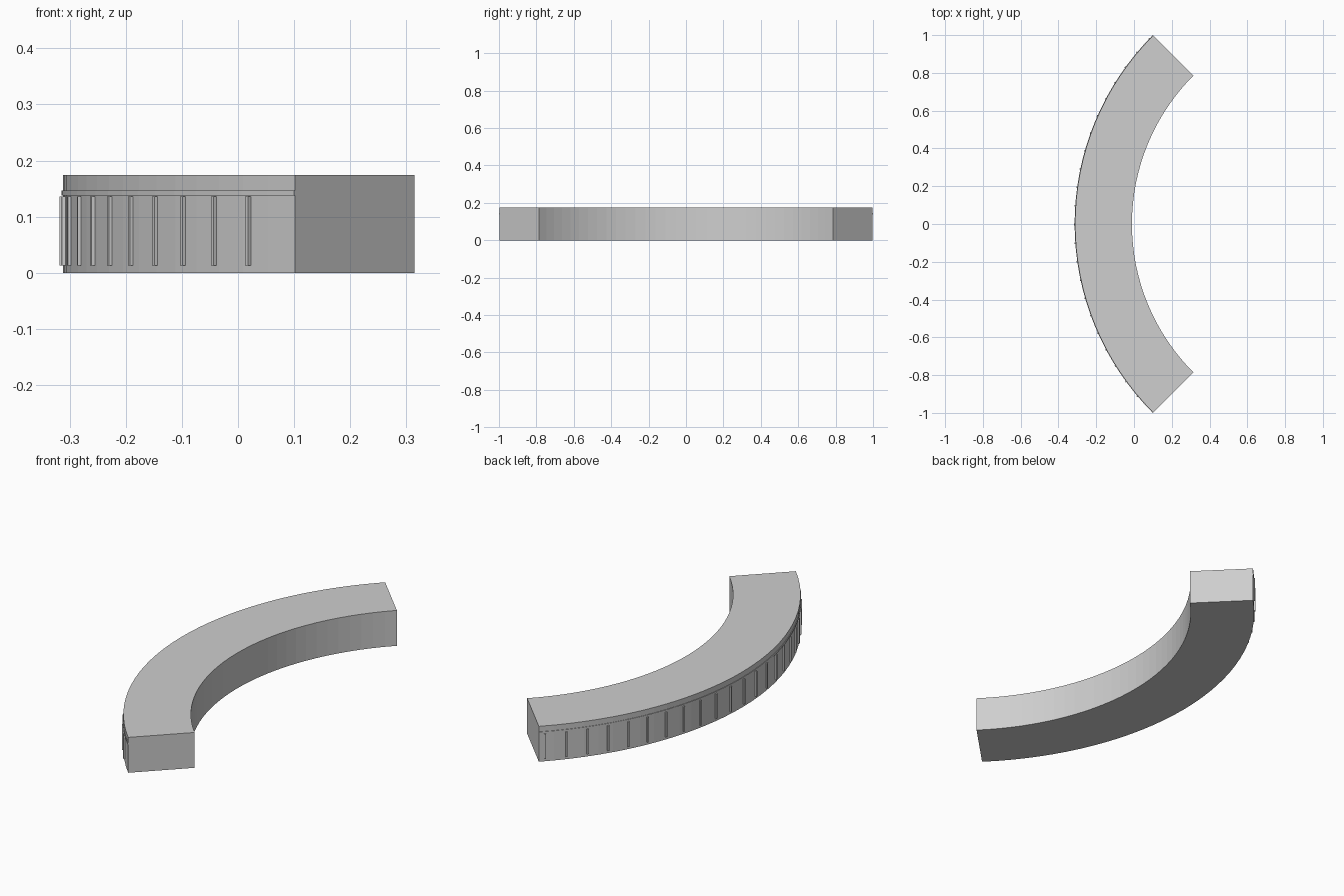
import bpy
import bmesh
from math import sin, cos, radians

cube = bpy.data.objects.get("Cube")
if cube:
    bpy.data.objects.remove(cube, do_unlink=True)

CENTRE_X = 1.10      # centre of the curve
INNER, OUTER = 1.111, 1.412

grey = bpy.data.materials.new("light grey")
grey.use_nodes = True
grey.diffuse_color = (0.62, 0.62, 0.62, 1)
grey.node_tree.nodes["Principled BSDF"].inputs["Base Color"].default_value = (0.62, 0.62, 0.62, 1)


def polar(radius, degrees, z):
    a = radians(degrees)
    return (CENTRE_X - radius * cos(a), radius * sin(a), z)


def add_sector(bm, r0, r1, z0, z1, a0, a1, steps):
    """Sweep a rectangular section around the curve and close both ends."""
    section = [(r0, z0), (r1, z0), (r1, z1), (r0, z1)]
    rings = []
    for i in range(steps + 1):
        a = a0 + (a1 - a0) * i / steps
        rings.append([bm.verts.new(polar(r, a, z)) for r, z in section])
    for near, far in zip(rings, rings[1:]):
        for k in range(4):
            n = (k + 1) % 4
            bm.faces.new((near[k], near[n], far[n], far[k]))
    bm.faces.new(rings[0])
    bm.faces.new(rings[-1][::-1])


def finish(bm, name):
    bmesh.ops.recalc_face_normals(bm, faces=bm.faces)
    mesh = bpy.data.meshes.new(name)
    bm.to_mesh(mesh)
    bm.free()
    mesh.materials.append(grey)
    obj = bpy.data.objects.new(name, mesh)
    bpy.context.collection.objects.link(obj)


# Curved body
bm = bmesh.new()
add_sector(bm, INNER, OUTER, 0, 0.174, -45, 45, 32)
finish(bm, "curved_body")

# Narrow raised lip around the outer wall
bm = bmesh.new()
add_sector(bm, OUTER - 0.01, OUTER + 0.0025, 0.138, 0.147, -45, 45, 32)
finish(bm, "outer_lip")

# Upright ribs on the outer wall
bm = bmesh.new()
half_width = 0.17
for i in range(22):
    a = -40.1 + 4 * i
    add_sector(bm, OUTER - 0.005, OUTER + 0.006, 0.013, 0.136,
               a - half_width, a + half_width, 1)
finish(bm, "outer_ribs")
